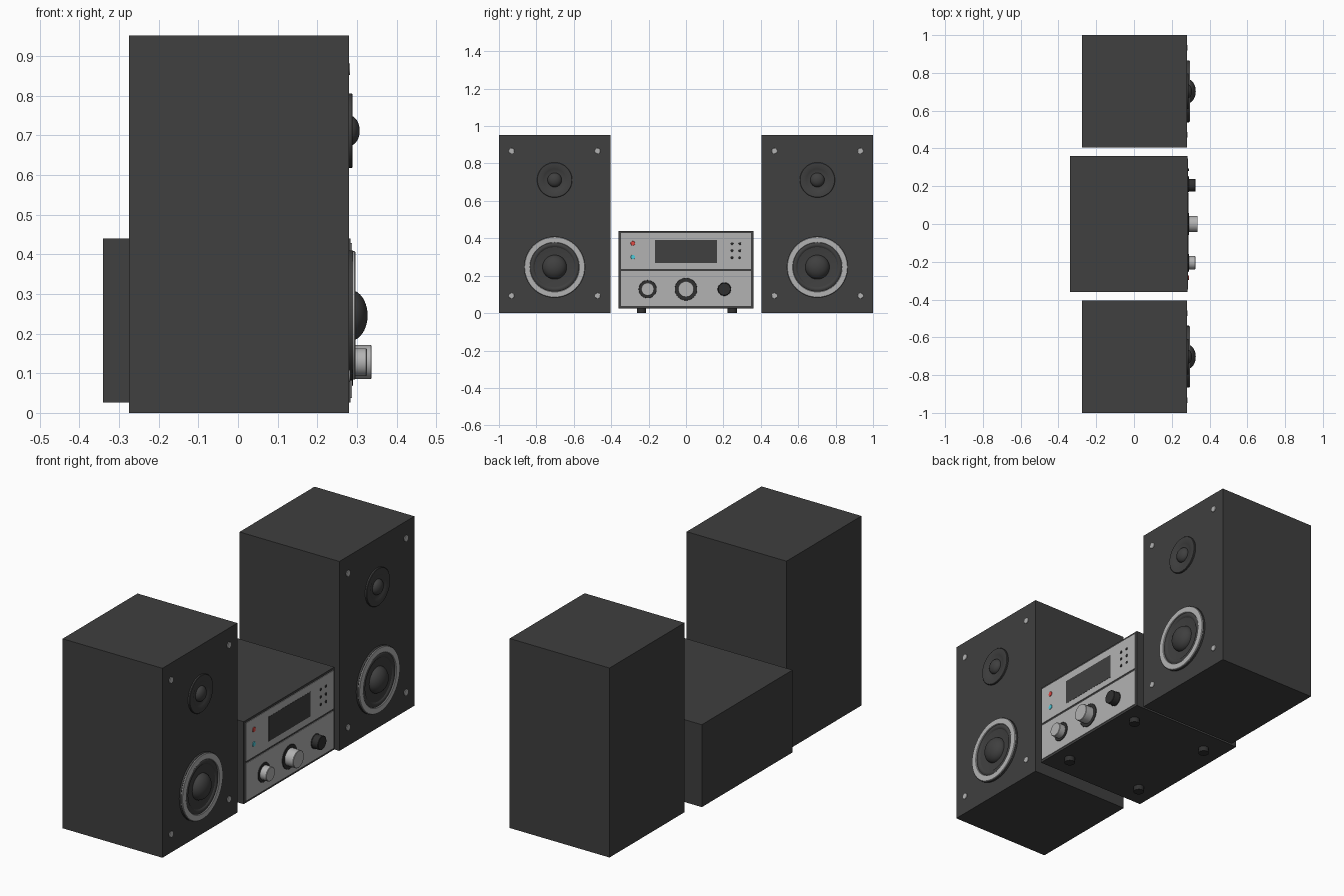
import bpy, bmesh
from math import cos, sin, pi, radians

if "Cube" in bpy.data.objects:
    bpy.data.objects.remove(bpy.data.objects["Cube"])


def material(name, rgb):
    m = bpy.data.materials.new(name)
    m.diffuse_color = (*rgb, 1)
    m.use_nodes = True
    m.node_tree.nodes["Principled BSDF"].inputs["Base Color"].default_value = m.diffuse_color
    return m


BLACK = material("matte_black", (0.05, 0.05, 0.05))
RUBBER = material("dark_rubber", (0.03, 0.03, 0.03))
SILVER = material("silver", (0.45, 0.45, 0.45))
RED = material("red_light", (0.75, 0.07, 0.06))
CYAN = material("cyan_light", (0.08, 0.6, 0.7))


def finish(bm, name, mat, smooth=False):
    bmesh.ops.recalc_face_normals(bm, faces=bm.faces)
    me = bpy.data.meshes.new(name)
    bm.to_mesh(me)
    bm.free()
    me.materials.append(mat)
    if smooth:
        me.shade_smooth()
        me.set_sharp_from_angle(angle=radians(32))
    ob = bpy.data.objects.new(name, me)
    bpy.context.collection.objects.link(ob)
    return ob


def box(name, x, y, z, mat):
    """Box from (min, max) pairs."""
    bm = bmesh.new()
    bmesh.ops.create_cube(bm, size=1)
    for v in bm.verts:
        v.co = [lo + (c + 0.5) * (hi - lo) for c, (lo, hi) in zip(v.co, (x, y, z))]
    return finish(bm, name, mat)


def lathe(name, profile, y, z, mat, n=48, closed=False):
    """Turn (x, radius) points around a forward-pointing x axis at (y, z)."""
    bm = bmesh.new()
    rings = [[bm.verts.new((x, y + r * cos(2 * pi * i / n), z + r * sin(2 * pi * i / n)))
              for i in range(n)] for x, r in profile]
    pairs = list(zip(rings, rings[1:]))
    if closed:
        pairs.append((rings[-1], rings[0]))
    for a, b in pairs:
        for i in range(n):
            j = (i + 1) % n
            bm.faces.new((a[i], a[j], b[j], b[i]))
    bmesh.ops.remove_doubles(bm, verts=bm.verts, dist=1e-6)
    return finish(bm, name, mat, True)


def disc(name, x0, x1, r, y, z, mat, n=32, edge=0.001):
    return lathe(name, [(x0, 0), (x0, r), (x1 - edge, r), (x1, r - edge), (x1, 0)], y, z, mat, n)


def dome(name, x0, x1, r, y, z, mat):
    arc = [(x0 + (x1 - x0) * sin(pi / 2 * k / 10), r * cos(pi / 2 * k / 10)) for k in range(10)]
    return lathe(name, [(x0, 0)] + arc + [(x1, 0)], y, z, mat)


# Loudspeakers
F = 0.28
for side, s in (("left", -1), ("right", 1)):
    c = 0.7025 * s
    box(f"{side}_cabinet", (-0.275, F), (c - 0.2975, c + 0.2975), (0, 0.952), BLACK)

    # Woofer: basket with rubber surround and cone, silver trim ring, dust cap
    wz = 0.246
    lathe(f"{side}_woofer_cone",
          [(F - 0.005, 0), (F - 0.005, 0.164), (0.290, 0.164), (0.290, 0.131),
           (0.2935, 0.126), (0.295, 0.119), (0.2935, 0.112), (0.289, 0.107),
           (0.2825, 0.062), (0.2825, 0)], c, wz, BLACK, 64)
    lathe(f"{side}_woofer_ring",
          [(0.289, 0.162), (0.294, 0.162), (0.296, 0.160), (0.296, 0.133),
           (0.294, 0.131), (0.289, 0.131)], c, wz, SILVER, 64, True)
    dome(f"{side}_woofer_dust_cap", 0.281, 0.327, 0.065, c, wz, BLACK)

    # Tweeter: flange with shallow dish and dome
    tz = 0.712
    lathe(f"{side}_tweeter_flange",
          [(F - 0.005, 0), (F - 0.005, 0.094), (0.287, 0.094), (0.289, 0.092),
           (0.289, 0.066), (0.286, 0.060), (0.282, 0.038), (0.282, 0)], c, tz, BLACK)
    dome(f"{side}_tweeter_dome", 0.281, 0.307, 0.038, c, tz, BLACK)

    # Corner studs
    for dy in (-0.23, 0.23):
        for z in (0.093, 0.867):
            disc(f"{side}_corner_stud", F - 0.005, 0.283, 0.015, c + dy, z, SILVER, 24)

# Receiver body and front panels
box("receiver_body", (-0.34, 0.284), (-0.36, 0.36), (0.026, 0.44), BLACK)
P = 0.287
box("upper_panel", (0.28, P), (-0.348, 0.348), (0.237, 0.428), SILVER)
box("lower_panel", (0.28, P), (-0.348, 0.348), (0.038, 0.225), SILVER)
box("display", (0.28, P + 0.001), (-0.166, 0.166), (0.268, 0.392), BLACK)

# Indicator lights and small buttons
disc("power_button", 0.28, 0.290, 0.012, -0.284, 0.373, RED, 24)
disc("mode_button", 0.28, 0.290, 0.012, -0.284, 0.300, CYAN, 24)
for y in (0.246, 0.288):
    for z in (0.296, 0.334, 0.372):
        disc("small_button", 0.28, 0.290, 0.007, y, z, RUBBER, 16)

# Knobs with dark collars
for name, y, collar, r, tip, mat in (("left_knob", -0.205, 0.048, 0.035, 0.325, SILVER),
                                     ("volume_knob", 0.0, 0.060, 0.043, 0.337, SILVER),
                                     ("right_knob", 0.205, 0.036, 0.034, 0.325, RUBBER)):
    disc(name + "_collar", 0.28, 0.290, collar, y, 0.128, RUBBER, 40)
    disc(name, 0.285, tip, r, y, 0.128, mat, 40, 0.002)

# Feet
for x in (-0.23, 0.205):
    for y in (-0.238, 0.248):
        bm = bmesh.new()
        bmesh.ops.create_cone(bm, cap_ends=True, segments=32, radius1=0.025, radius2=0.025, depth=0.03)
        bmesh.ops.translate(bm, verts=bm.verts, vec=(x, y, 0.015))
        finish(bm, "receiver_foot", RUBBER, True)
